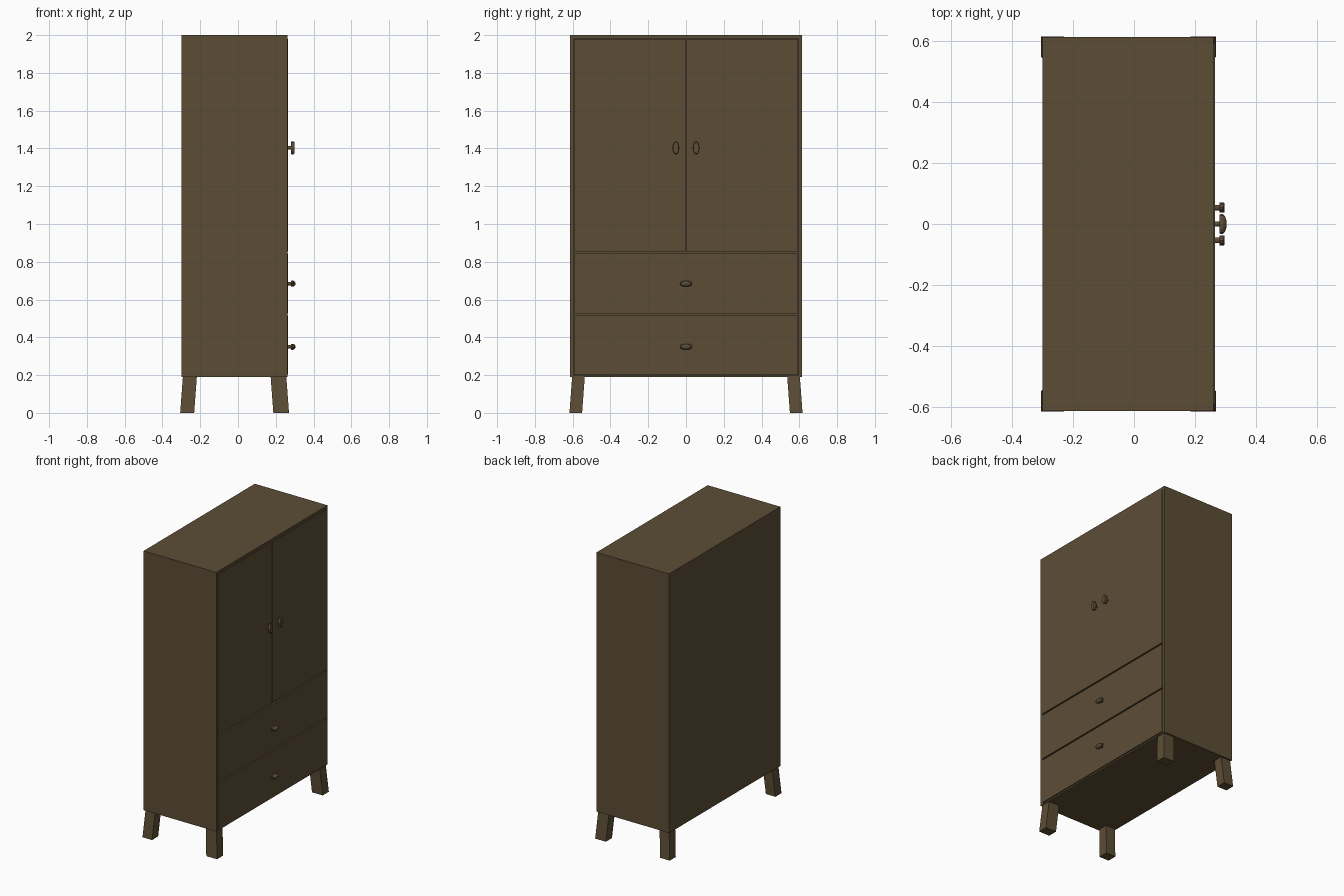
import bpy
import bmesh
import math
from mathutils import Matrix

if "Cube" in bpy.data.objects:
    bpy.data.objects.remove(bpy.data.objects["Cube"])

wood = bpy.data.materials.new("dark_brown_wood")
wood.diffuse_color = (0.108, 0.075, 0.037, 1)
wood.use_nodes = True
wood.node_tree.nodes["Principled BSDF"].inputs["Base Color"].default_value = wood.diffuse_color


def finish(name, bm):
    bmesh.ops.recalc_face_normals(bm, faces=bm.faces[:])
    mesh = bpy.data.meshes.new(name)
    bm.to_mesh(mesh)
    bm.free()
    mesh.materials.append(wood)
    ob = bpy.data.objects.new(name, mesh)
    bpy.context.collection.objects.link(ob)
    return ob


def loft(name, rings):
    """Closed solid through rings of points."""
    bm = bmesh.new()
    loops = [[bm.verts.new(p) for p in r] for r in rings]
    n = len(loops[0])
    for a, b in zip(loops, loops[1:]):
        for i in range(n):
            j = (i + 1) % n
            bm.faces.new((a[i], a[j], b[j], b[i]))
    bm.faces.new(loops[0])
    bm.faces.new(loops[-1])
    return finish(name, bm)


def rect(x0, x1, y0, y1, z):
    return [(x0, y0, z), (x1, y0, z), (x1, y1, z), (x0, y1, z)]


def box(name, x0, x1, y0, y1, z0, z1):
    return loft(name, [rect(x0, x1, y0, y1, z0), rect(x0, x1, y0, y1, z1)])


# Carcass: solid core with sides, top and bottom framing the front
W, BACK, FRONT = 0.614, -0.30, 0.262
box("carcass", BACK, 0.252, -W, W, 0.19, 2.0)
for s, n in ((-1, "left"), (1, "right")):
    y0, y1 = sorted((s * W, s * 0.596))
    box(n + "_side_edge", 0.252, FRONT, y0, y1, 0.19, 2.0)
box("top_edge", 0.252, FRONT, -0.596, 0.596, 1.982, 2.0)
box("bottom_edge", 0.252, FRONT, -0.596, 0.596, 0.19, 0.2)

# Doors and drawer fronts, slightly proud of the frame
for s, n in ((-1, "left"), (1, "right")):
    y0, y1 = sorted((s * 0.002, s * 0.593))
    box(n + "_door", 0.25, 0.266, y0, y1, 0.855, 1.979)
box("upper_drawer", 0.25, 0.266, -0.593, 0.593, 0.525, 0.845)
box("lower_drawer", 0.25, 0.266, -0.593, 0.593, 0.203, 0.515)


# Oval knobs: round stem and oval head
def oval(x, cy, cz, ry, rz, n=12):
    return [(x, cy + ry * math.cos(math.tau * i / n),
             cz + rz * math.sin(math.tau * i / n)) for i in range(n)]


def knob(name, cy, cz, ry, rz, profile):
    loft(name + "_stem", [oval(x, cy, cz, 0.009, 0.009) for x in (0.26, 0.283)])
    loft(name + "_head", [oval(x, cy, cz, ry * k, rz * k) for x, k in profile])


for s, n in ((-1, "left"), (1, "right")):
    knob(n + "_door_knob", s * 0.054, 1.403, 0.017, 0.034,
         [(0.281, 0.95), (0.285, 1), (0.294, 1), (0.298, 0.9)])
for z, n in ((0.684, "upper"), (0.35, "lower")):
    knob(n + "_drawer_knob", 0, z, 0.033, 0.016,
         [(0.281, 0.92), (0.285, 1), (0.292, 1), (0.300, 0.72), (0.304, 0.3)])

# Splayed legs
for sx, xo, xi, nx in ((-1, -0.306, -0.232, "back"), (1, 0.27, 0.187, "front")):
    for s, ny in ((-1, "left"), (1, "right")):
        yo, yi, d = s * 0.617, s * 0.55, 0.014
        loft(f"{nx}_{ny}_leg", [
            rect(xo, xi, yo, yi, 0),
            rect(xo - sx * d, xi - sx * d, yo - s * d, yi - s * d, 0.19)])
